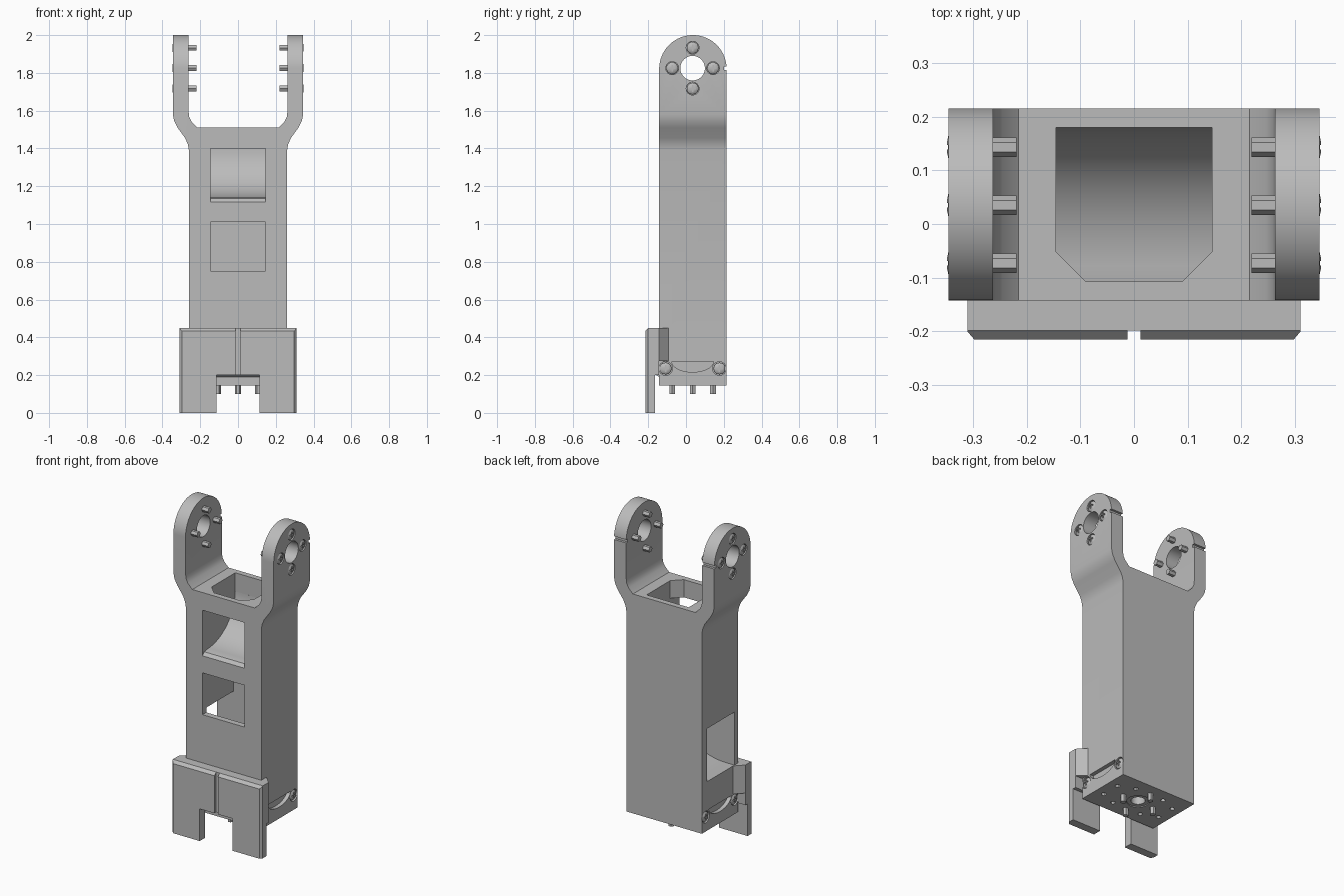
import bpy, bmesh, math
from mathutils import Matrix, Vector

old = bpy.data.objects.get("Cube")
if old:
    bpy.data.objects.remove(old)

grey = bpy.data.materials.new("plain_grey")
grey.use_nodes = True
COLOUR = (0.5, 0.5, 0.5, 1)
grey.diffuse_color = COLOUR
grey.node_tree.nodes["Principled BSDF"].inputs["Base Color"].default_value = COLOUR

MID_Y, PIVOT_Z, RING = 0.035, 1.825, 0.108
FRONT, BACK = -0.142, 0.215


def finish(name, bm):
    bmesh.ops.recalc_face_normals(bm, faces=bm.faces)
    mesh = bpy.data.meshes.new(name)
    bm.to_mesh(mesh)
    bm.free()
    mesh.materials.append(grey)
    ob = bpy.data.objects.new(name, mesh)
    bpy.context.collection.objects.link(ob)
    return ob


def prism(name, profile, axis, lo, hi):
    """Extrude a 2D profile along an axis: x takes (y, z), y takes (x, z), z takes (x, y)."""
    def place(p, d):
        return {"x": (d, *p), "y": (p[0], d, p[1]), "z": (*p, d)}[axis]
    bm = bmesh.new()
    face = bm.faces.new([bm.verts.new(place(p, lo)) for p in profile])
    ext = bmesh.ops.extrude_face_region(bm, geom=[face])["geom"]
    move = Vector(place((0, 0), hi - lo))
    bmesh.ops.translate(bm, verts=[v for v in ext if isinstance(v, bmesh.types.BMVert)], vec=move)
    return finish(name, bm)


def box(name, x, y, z):
    return prism(name, [(x[0], y[0]), (x[1], y[0]), (x[1], y[1]), (x[0], y[1])], "z", *z)


def arc(cx, cy, rx, ry, start, end, n=20):
    angles = [math.radians(start + (end - start) * i / n) for i in range(n + 1)]
    return [(cx + rx * math.cos(a), cy + ry * math.sin(a)) for a in angles]


def disc(name, cx, cy, r, axis, lo, hi, n=32):
    return prism(name, arc(cx, cy, r, r, 0, 360, n)[:-1], axis, lo, hi)


def boolean(ob, cutters, op="DIFFERENCE"):
    for c in cutters:
        mod = ob.modifiers.new("cut", "BOOLEAN")
        mod.operation, mod.solver, mod.object = op, "EXACT", c
    graph = bpy.context.evaluated_depsgraph_get()
    mesh = bpy.data.meshes.new_from_object(ob.evaluated_get(graph))
    ob.modifiers.clear()
    ob.data = mesh
    for c in cutters:
        bpy.data.objects.remove(c)


def smooth(ob, degrees=30):
    bpy.ops.object.select_all(action="DESELECT")
    ob.select_set(True)
    bpy.context.view_layer.objects.active = ob
    bpy.ops.object.shade_smooth_by_angle(angle=math.radians(degrees))


# Forked link body: front outline limited by the rounded side outline
outer = [(0.26, 0.145), (0.26, 1.39), (0.265, 1.42), (0.28, 1.455), (0.32, 1.51),
         (0.338, 1.545), (0.345, 1.58), (0.345, 2.05)]
inner = [(0.262, 2.05), (0.262, 1.6), (0.258, 1.565), (0.245, 1.54), (0.215, 1.51)]
half = outer + inner
body = prism("link_body", half + [(-x, z) for x, z in reversed(half)], "y", FRONT, BACK)
side = [(FRONT, 0.1), (BACK, 0.1)] + arc(MID_Y + 0.0015, 1.8215, 0.1785, 0.1785, 0, 180, 40)
boolean(body, [prism("side_outline", side, "x", -0.5, 0.5)], "INTERSECT")

cuts = []
# Upper cable channel: chamfered top opening, scoop out to the front window
cuts.append(prism("top_opening", [(-0.145, 0.18), (0.145, 0.18), (0.145, -0.052), (0.09, -0.107),
                                  (-0.09, -0.107), (-0.145, -0.052)], "z", 1.395, 1.6))
scoop = arc(-0.1, 1.4, 0.28, 0.26, 0, -90) + [(-0.125, 1.135), (-0.143, 1.115), (-0.2, 1.115), (-0.2, 1.4)]
cuts.append(prism("upper_scoop", scoop, "x", -0.145, 0.145))
# Lower cable channel: front window, curving down and out of one side
cuts.append(box("lower_window", (-0.145, 0.145), (-0.2, 0), (0.75, 1.01)))
chute = [(0.145, 1.01), (-0.145, 1.01), (-0.145, 0.78), (-0.3, 0.78), (-0.3, 0.45)]
chute += arc(-0.2, 0.75, 0.345, 0.3, -90, 0)
cuts.append(prism("side_chute", chute, "y", -0.105, 0.165))
# Pivot bores, screw pockets and rear notches in the fork arms
ring = [(MID_Y + RING * c, RING * s) for c, s in ((1, 0), (0, 1), (-1, 0), (0, -1))]
cuts.append(disc("pivot_bore", MID_Y, PIVOT_Z, 0.065, "x", -0.5, 0.5, 48))
cuts.append(box("rear_notch", (-0.5, 0.5), (0.2, 0.3), (PIVOT_Z - 0.01, PIVOT_Z + 0.01)))
low_screws = [(-0.108, 0.235), (0.177, 0.235)]
for s in (-1, 1):
    for y, dz in ring:
        cuts.append(disc("arm_pocket", y, PIVOT_Z + dz, 0.034, "x", *sorted((s * 0.33, s * 0.4))))
    for y, z in low_screws:
        cuts.append(disc("base_pocket", y, z, 0.036, "x", *sorted((s * 0.245, s * 0.4))))
    # Crescent relief on each lower side
    cuts.append(prism("relief", arc(MID_Y, 0.272, 0.11, 0.056, 180, 360), "x", *sorted((s * 0.235, s * 0.4))))
# Mounting holes underneath
cuts.append(disc("hub_bore", 0, MID_Y, 0.065, "z", 0, 0.22))
for sx in (-1, 1):
    for sy in (-1, 1):
        for x, y in ((0.1, 0.1), (0.2, 0.06)):
            cuts.append(disc("mount_hole", sx * x, MID_Y + sy * y, 0.014, "z", 0, 0.19, 12))
boolean(body, cuts)
smooth(body)

# Hub ring inside the bottom bore
hub = disc("hub_ring", 0, MID_Y, 0.064, "z", 0.15, 0.2)
boolean(hub, [disc("hub_hole", 0, MID_Y, 0.04, "z", 0, 0.3)])
smooth(hub)

# Lower bracket lip joining the body and the guard
prism("bracket_lip", [(-0.165, 0.275), (-0.13, 0.275), (-0.13, 0.16), (FRONT, 0.16),
                      (FRONT, 0.19), (-0.165, 0.205)], "x", -0.25, 0.25)

# Front guard: wrapped plan shape, bevelled top, leg gap, centre groove
plan = [(0.297, -0.215), (0.31, -0.2), (0.31, -0.142), (0.26, -0.092), (0.25, -0.14)]
guard = prism("front_guard", plan + [(-x, y) for x, y in reversed(plan)], "z", 0, 0.45)
trims = [
    prism("top_bevel", [(-0.25, 0.4), (-0.215, 0.433), (-0.198, 0.45), (-0.198, 0.5), (-0.25, 0.5)], "x", -0.5, 0.5),
    box("leg_gap", (-0.113, 0.113), (-0.3, 0), (-0.1, 0.2)),
    box("centre_groove", (-0.012, 0.012), (-0.3, -0.198), (0.1, 0.5)),
    prism("leg_back", [(-0.163, -0.1), (0, -0.1), (0, 0.275), (FRONT, 0.275), (FRONT, 0.2), (-0.163, 0.2)],
          "x", -0.5, 0.5),
]
boolean(guard, trims)

# One shared cross-slot screw head, pointing along +x from its seat
head = prism("screw_head", [(0, 0), (0.015, 0), (0.015, 0.014), (0.011, 0.024), (0.004, 0.031), (0, 0.031)],
             "y", 0, 0.01)
bm = bmesh.new()
rings = [(0, 0.031), (0.01, 0.031), (0.016, 0.023), (0.019, 0.01)]
loops = [[bm.verts.new((x, *p)) for p in arc(0, 0, r, r, 0, 360, 20)[:-1]] for x, r in rings]
for a, b in zip(loops, loops[1:]):
    for i in range(len(a)):
        bm.faces.new((a[i - 1], a[i], b[i], b[i - 1]))
bm.faces.new(loops[0])
bm.faces.new(loops[-1])
bpy.data.objects.remove(head)
head = finish("screw_head", bm)
boolean(head, [box("slot", (0.012, 0.1), (-0.018, 0.018), (-0.004, 0.004)),
               box("slot", (0.012, 0.1), (-0.004, 0.004), (-0.018, 0.018))])
smooth(head)


def add_head(name, s, x, y, z):
    ob = bpy.data.objects.new(name, head.data)
    bpy.context.collection.objects.link(ob)
    ob.matrix_world = Matrix.Translation((s * x, y, z)) @ Matrix.Rotation(0 if s > 0 else math.pi, 4, "Z")


# Screws through the fork arms and the lower sides
for s, label in ((1, "left"), (-1, "right")):
    for y, dz in ring:
        z = PIVOT_Z + dz
        add_head(label + "_arm_screw_head", s, 0.329, y, z)
        disc(label + "_arm_screw_tip", y, z, 0.018, "x", *sorted((s * 0.219, s * 0.27)), 6)
    for y, z in low_screws:
        add_head(label + "_base_screw_head", s, 0.244, y, z)
bpy.data.objects.remove(head)

# Bolts hanging under the base
for y, dx in ring:
    disc("base_bolt", dx, y, 0.017, "z", 0.1, 0.16, 6)
